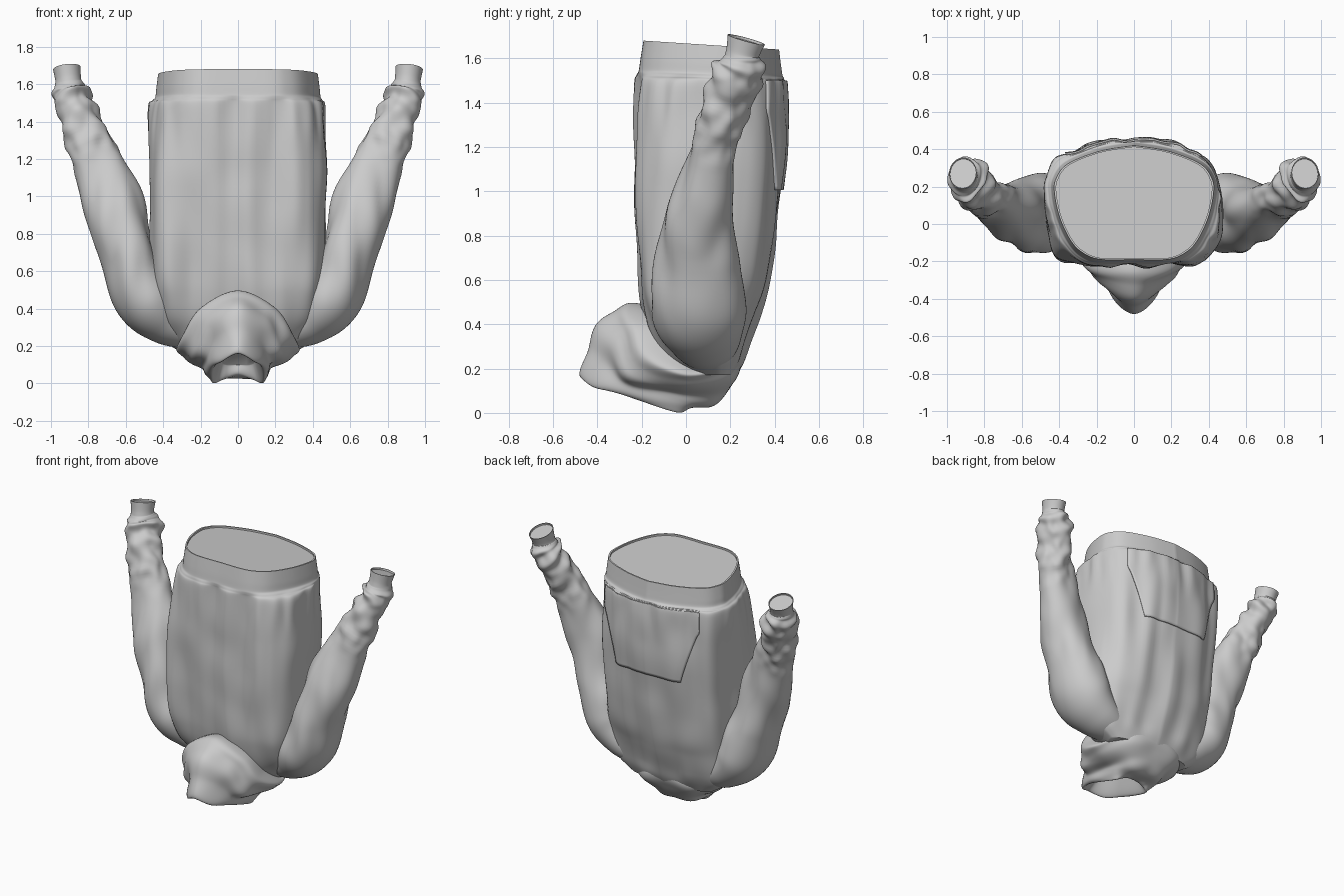
import bpy, bmesh, math
from mathutils import Vector, noise

if "Cube" in bpy.data.objects:
    bpy.data.objects.remove(bpy.data.objects["Cube"])


def cr(keys, t):
    """Catmull-Rom curve through tuples of any length, t in key-index units."""
    i = max(0, min(int(t), len(keys) - 2))
    f = t - i
    g = lambda k: keys[max(0, min(k, len(keys) - 1))]
    return [0.5 * (2 * b + (c - a) * f + (2 * a - 5 * b + 4 * c - d) * f * f
                   + (3 * b - a - 3 * c + d) * f ** 3)
            for a, b, c, d in zip(g(i - 1), g(i), g(i + 1), g(i + 2))]


def grid_object(name, rows, closed=True, caps=(), angle=45):
    bm = bmesh.new()
    vs = [[bm.verts.new(p) for p in r] for r in rows]
    n = len(rows[0])
    for a, b in zip(vs, vs[1:]):
        for j in range(n if closed else n - 1):
            k = (j + 1) % n
            bm.faces.new((a[j], a[k], b[k], b[j]))
    for c in caps:
        bm.faces.new(vs[c])
    bmesh.ops.recalc_face_normals(bm, faces=bm.faces)
    me = bpy.data.meshes.new(name)
    bm.to_mesh(me)
    bm.free()
    ob = bpy.data.objects.new(name, me)
    bpy.context.collection.objects.link(ob)
    bpy.ops.object.select_all(action='DESELECT')
    ob.select_set(True)
    bpy.context.view_layer.objects.active = ob
    bpy.ops.object.shade_smooth_by_angle(angle=math.radians(angle))
    return ob


def inner_rim(ring, axis, inset, depth=0.012):
    """Fabric thickness at an opening, closed just below the edge."""
    c = sum(ring, Vector()) / len(ring)
    lip = [c + (p - c) * inset for p in ring]
    return [lip, [p - axis * depth for p in lip]]


def bump(x, a, b, soft):
    """1 between a and b, fading to 0 over soft."""
    s = lambda t: max(0, min(1, t)) ** 2 * (3 - 2 * max(0, min(1, t)))
    return s((x - a) / soft) * s((b - x) / soft)


# Body: half cross-sections (x / half width, depth fraction), hem and torso
HEM = [(0, 0), (.4, 0), (.61, .045), (.78, .15), (.93, .36), (1, .58),
       (.98, .71), (.83, .84), (.43, .95), (0, 1)]
TORSO = [(0, 0), (.4, 0), (.7, .02), (.91, .085), (.99, .24), (1, .5),
         (.97, .72), (.83, .85), (.45, .96), (0, 1)]
# z, half width, y min, y max, tilt
BODY = [(1.68, .425, -.19, .42, .04), (1.60, .435, -.203, .43, .04),
        (1.55, .44, -.21, .437, .03), (1.525, .452, -.215, .45, .02),
        (1.47, .465, -.22, .465, 0), (1.2, .467, -.224, .463, 0),
        (.9, .464, -.224, .43, 0), (.6, .465, -.21, .38, 0),
        (.45, .465, -.19, .335, 0), (.33, .46, -.15, .295, 0),
        (.24, .41, -.09, .265, 0), (.17, .31, -.01, .23, 0)]


def body_point(u, v):
    """u: -9..9 around from the -y middle, v: index down BODY."""
    z, w, y0, y1, tilt = cr(BODY, v)
    mix = bump(v, 2, 10, 4)
    a, b = cr(HEM, abs(u)), cr(TORSO, abs(u))
    x, t = (p + (q - p) * mix for p, q in zip(a, b))
    p = Vector((math.copysign(x * w, u), y0 + (y1 - y0) * t, z - tilt * t))
    # long hanging folds, gathers under the hem
    fold = noise.noise(Vector((p.x * 8 + 2, p.y * 5, p.z * .9))) * .03 - .004
    fold += noise.noise(Vector((p.x * 4 + 9, p.y * 4, p.z * 4))) * .01
    fold += noise.noise(Vector((p.x * 14, p.y * 14, p.z * 2))) * .014 * bump(v, 2.4, 5, .8)
    out = Vector((p.x * .4, t - .5, 0)).normalized()
    return p + out * fold * bump(v, 2.2, 11, 1.8)


rows = [[body_point(-9 + 18 * j / 160, v / 8) for j in range(160)]
        for v in range(89)]
rows = inner_rim(rows[0], Vector((0, 0, 1)), .975)[::-1] + rows
grid_object("body", rows, caps=(0, -1))

# Pouch pocket following the +y side, with curved hand openings
rows = []
for i in range(33):
    f = i / 32
    half = 1.85 - .65 * max(0, (f - .4) / .6) ** .75
    row = []
    for j in range(41):
        s = -half + 2 * half * j / 40
        u = (9 - abs(s)) * (-1 if s < 0 else 1)
        edge = min(1, (1 - abs(s) / half) * 6)
        row.append(body_point(u, 3.7 + 1.95 * f)
                   + Vector((0, .004 + .004 * edge * f, 0)))
    rows.append(row)
pocket = grid_object("pocket", rows, closed=False)
mod = pocket.modifiers.new("thickness", 'SOLIDIFY')
mod.thickness = .01
mod.offset = 0

# Sleeves: x, y, z, radius across, radius in depth; the last two are the cuff
SLEEVE = [(.22, .1, .27, .09, .11), (.37, .085, .335, .135, .165),
          (.49, .06, .455, .17, .215), (.58, .05, .68, .15, .19),
          (.65, .065, .9, .16, .155), (.727, .115, 1.12, .152, .11),
          (.8, .16, 1.3, .12, .1), (.86, .21, 1.45, .096, .1),
          (.895, .247, 1.55, .092, .115), (.905, .253, 1.6, .076, .085),
          (.908, .256, 1.625, .069, .076), (.915, .272, 1.685, .074, .087)]


def sleeve(side):
    rows, n = [], len(SLEEVE) - 1
    for i in range(n * 10 + 1):
        v = i / 10
        x, y, z, r, ry = cr(SLEEVE, v)
        c = Vector((x, y, z))
        t = (Vector(cr(SLEEVE, min(v + .3, n))[:3])
             - Vector(cr(SLEEVE, max(v - .3, 0))[:3])).normalized()
        across = Vector((0, 1, 0)).cross(t).normalized()
        deep = t.cross(across)
        row = []
        for j in range(64):
            a = 2 * math.pi * j / 64
            d = across * math.cos(a) * r + deep * math.sin(a) * ry
            p = c + d
            # slanting bunches near the cuff, long creases further in
            k = .008 * math.sin(v * 6 + 2.5 * math.sin(a + 1)) * bump(v, 5.5, 9.2, 1.2)
            k += .02 * noise.noise(p * 14) * bump(v, 5, 9.2, 1)
            k += .03 * noise.noise(Vector((p.x * 8 + 3, p.y * 7, p.z * 3))) * bump(v, 1.5, 9, 1.5)
            q = p + d.normalized() * k
            row.append(Vector((q.x * side, q.y, q.z)))
        rows.append(row)
    rows += inner_rim(rows[-1], Vector((t.x * side, t.y, t.z)), .94)
    grid_object("left_sleeve" if side > 0 else "right_sleeve", rows, caps=(0, -1))


for side in (1, -1):
    sleeve(side)

# Hood: strips from the neck seam over the outside to the rim, then inside
HOOD = [
    [(0, .2, .25), (0, .25, .23), (0, .2, .1), (0, .1, .03), (0, -.02, .045), (0, -.03, .1)],
    [(.2, .14, .22), (.23, .2, .2), (.17, .15, .09), (.12, .08, .035), (.07, -.01, .025), (.06, -.04, .1)],
    [(.29, .02, .21), (.325, .0, .165), (.235, -.03, .105), (.175, -.05, .06), (.13, -.05, .005), (.09, -.08, .12)],
    [(.27, -.08, .28), (.295, -.18, .25), (.235, -.25, .18), (.175, -.28, .13), (.13, -.29, .085), (.08, -.2, .18)],
    [(.19, -.12, .4), (.2, -.24, .4), (.165, -.32, .35), (.125, -.37, .24), (.09, -.415, .115), (.05, -.28, .22)],
    [(0, -.15, .48), (0, -.265, .495), (0, -.385, .43), (0, -.445, .31), (0, -.475, .16), (0, -.32, .24)]]
rows = []
for i in range(61):
    v = i / 12
    keys = [cr(strip, v) for strip in HOOD]
    mirror = [(-x, y, z) for x, y, z in keys]
    loop = keys + mirror[-2:0:-1]
    loop = [loop[-1]] + loop + loop[:2]
    row = []
    for j in range(100):
        p = Vector(cr(loop, 1 + j / 10))
        # drape folds slanting around the hood
        w = math.sin(v * 4.5 + p.y * 9) * .008 - .004
        w += noise.noise(p * 7) * .014
        row.append(p + (p - Vector((0, -.08, .2))).normalized()
                   * w * bump(v, .8, 3.9, .8))
    rows.append(row)
grid_object("hood", rows, caps=(-1,), angle=60)
